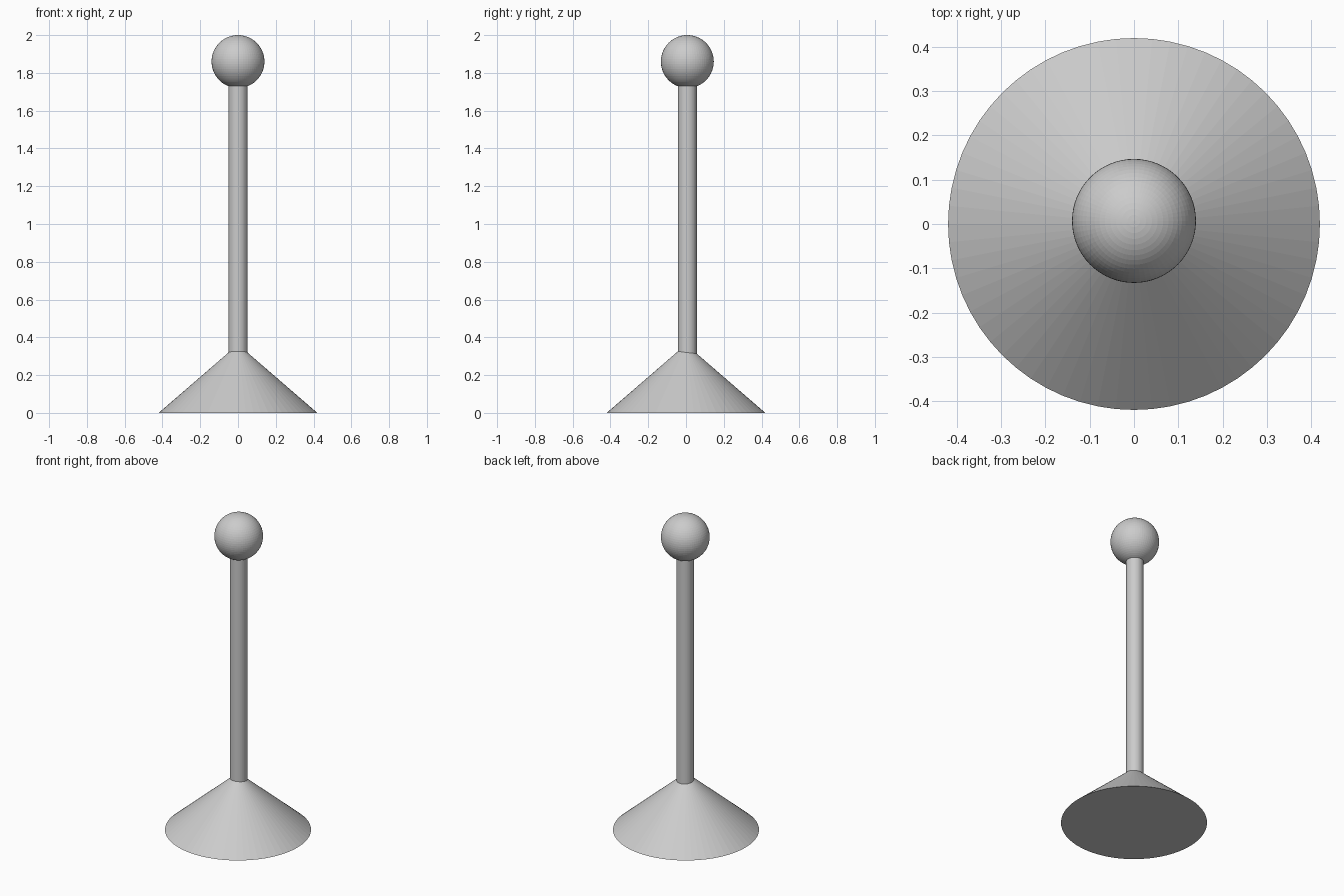
import bpy

if "Cube" in bpy.data.objects:
    bpy.data.objects.remove(bpy.data.objects["Cube"])

POST_Y = 0.007   # post and ball sit slightly behind the base axis

# Conical base, pointed tip hidden inside the post
bpy.ops.mesh.primitive_cone_add(vertices=64, radius1=0.42, radius2=0, depth=0.363,
                                location=(0, 0, 0.363 / 2))
bpy.context.object.name = "base"

# Slim post running from inside the base into the ball
bottom, top = 0.22, 1.80
bpy.ops.mesh.primitive_cylinder_add(vertices=64, radius=0.05, depth=top - bottom,
                                    location=(0, POST_Y, (bottom + top) / 2))
bpy.context.object.name = "post"

# Ball on top
bpy.ops.mesh.primitive_uv_sphere_add(segments=64, ring_count=32, radius=0.14,
                                     location=(0, POST_Y, 1.86))
bpy.context.object.name = "ball"
